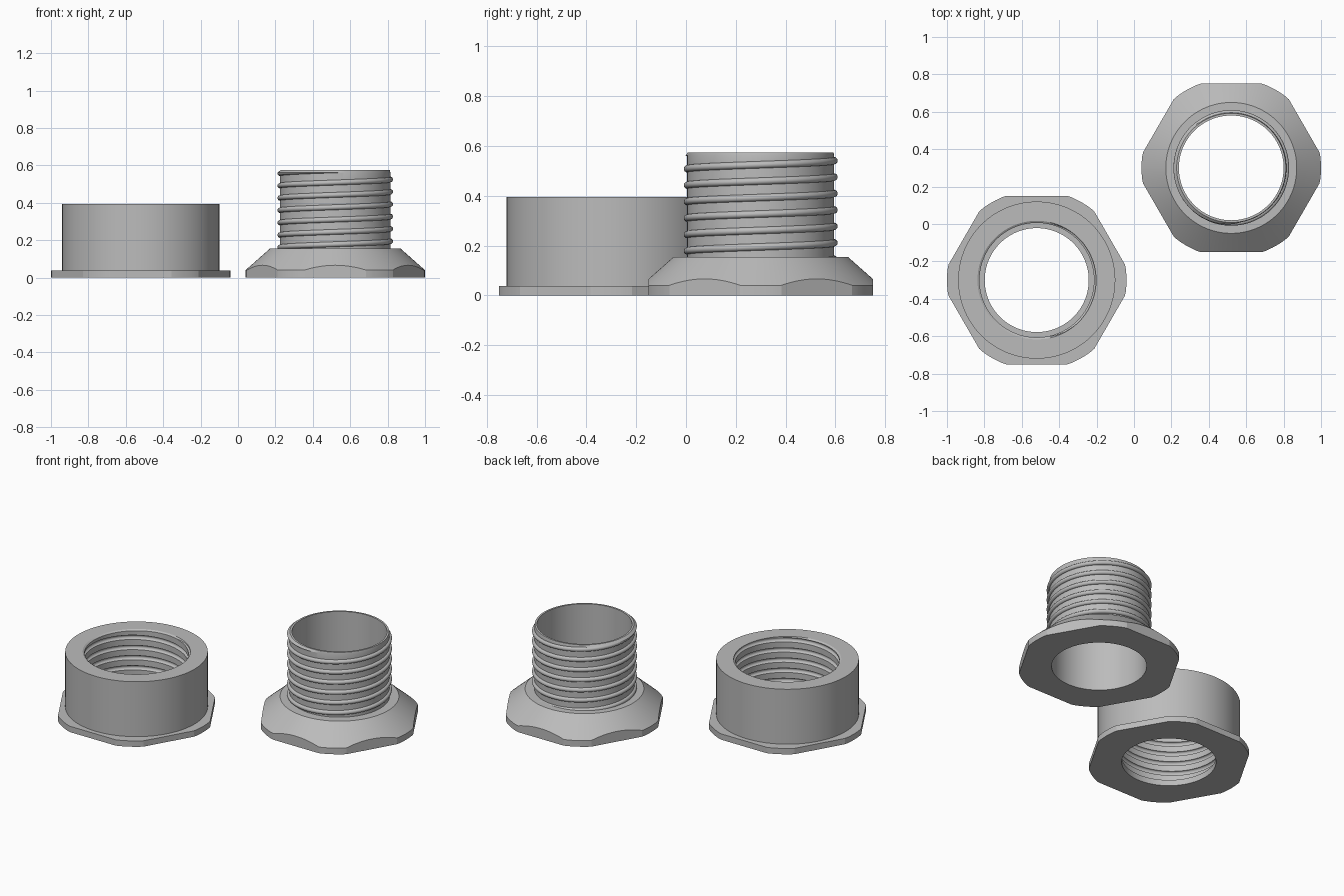
import bpy, bmesh
from math import sin, cos, radians, sqrt, pi

cube = bpy.data.objects.get("Cube")
if cube:
    bpy.data.objects.remove(cube, do_unlink=True)

STEPS = 144             # columns around each part
PITCH = 0.066           # rise of the thread per turn
RIDGE = 0.014           # radius of the rounded thread ridge
CORNER, FLAT = 0.48, 0.45   # rounded corner radius and hexagon apothem

grey = bpy.data.materials.new("plain grey")
grey.use_nodes = True
grey.diffuse_color = (0.5, 0.5, 0.5, 1)
grey.node_tree.nodes["Principled BSDF"].inputs["Base Color"].default_value = (0.5, 0.5, 0.5, 1)


def hex_radius(deg):
    """Outline of a hexagon whose corners are trimmed by a circle."""
    return min(CORNER, FLAT / cos(radians(deg % 60 - 30)))


def thread(deg, core, low, high, start):
    """Upright profile of a rounded right-hand thread, cut off at both ends."""
    points = []
    turn = start + PITCH * deg / 360
    turns = int((high - low) / PITCH) + 3
    for k in range(-2, turns):
        for a in range(0, 181, 15):
            z = low + turn + k * PITCH - RIDGE * cos(radians(a))
            z = min(max(z, low), high)
            d = ((z - low - turn) / PITCH + 0.5) % 1 - 0.5
            bump = sqrt(max(0, RIDGE ** 2 - (d * PITCH) ** 2))
            points.append((core + bump, z))
    return points


def sweep(name, profile, location):
    """Turn a closed profile, which may vary with the angle, around z."""
    bm = bmesh.new()
    columns = []
    for i in range(STEPS + 1):
        deg = 360 * i / STEPS
        c, s = cos(radians(deg)), sin(radians(deg))
        columns.append([bm.verts.new((r * c, r * s, z)) for r, z in profile(deg)])
    for a, b in zip(columns, columns[1:]):
        for j in range(len(a)):
            k = (j + 1) % len(a)
            bm.faces.new((a[j], b[j], b[k], a[k]))
    bmesh.ops.remove_doubles(bm, verts=bm.verts[:], dist=0.0001)
    bmesh.ops.recalc_face_normals(bm, faces=bm.faces[:])
    mesh = bpy.data.meshes.new(name)
    bm.to_mesh(mesh)
    bm.free()
    mesh.materials.append(grey)
    obj = bpy.data.objects.new(name, mesh)
    obj.location = location
    bpy.context.collection.objects.link(obj)
    bpy.ops.object.select_all(action='DESELECT')
    obj.select_set(True)
    bpy.context.view_layer.objects.active = obj
    bpy.ops.object.shade_smooth_by_angle(angle=radians(18))
    return obj


# Hollow bolt: conical hexagon collar, ledge, outer thread, chamfered rim
def bolt_profile(deg):
    edge = hex_radius(deg)
    shoulder = 0.04 + (CORNER - edge) * 0.885
    return ([(0.28, 0), (edge, 0), (edge, shoulder), (0.35, 0.155)]
            + thread(deg, 0.295, 0.155, 0.562, 0.04)
            + [(0.292, 0.575), (0.28, 0.575)])


# Nut: thin hexagon flange, round body, inner thread above a narrow lip
def nut_profile(deg):
    edge = hex_radius(deg)
    return ([(0.278, 0), (edge, 0), (edge, 0.038), (0.42, 0.038),
             (0.42, 0.395), (0.317, 0.395)]
            + thread(deg, 0.306, 0.038, 0.388, 0.02)[::-1]
            + [(0.278, 0.038)])


sweep("hollow_bolt", bolt_profile, (0.52, 0.30, 0))
sweep("flanged_nut", nut_profile, (-0.52, -0.30, 0))
